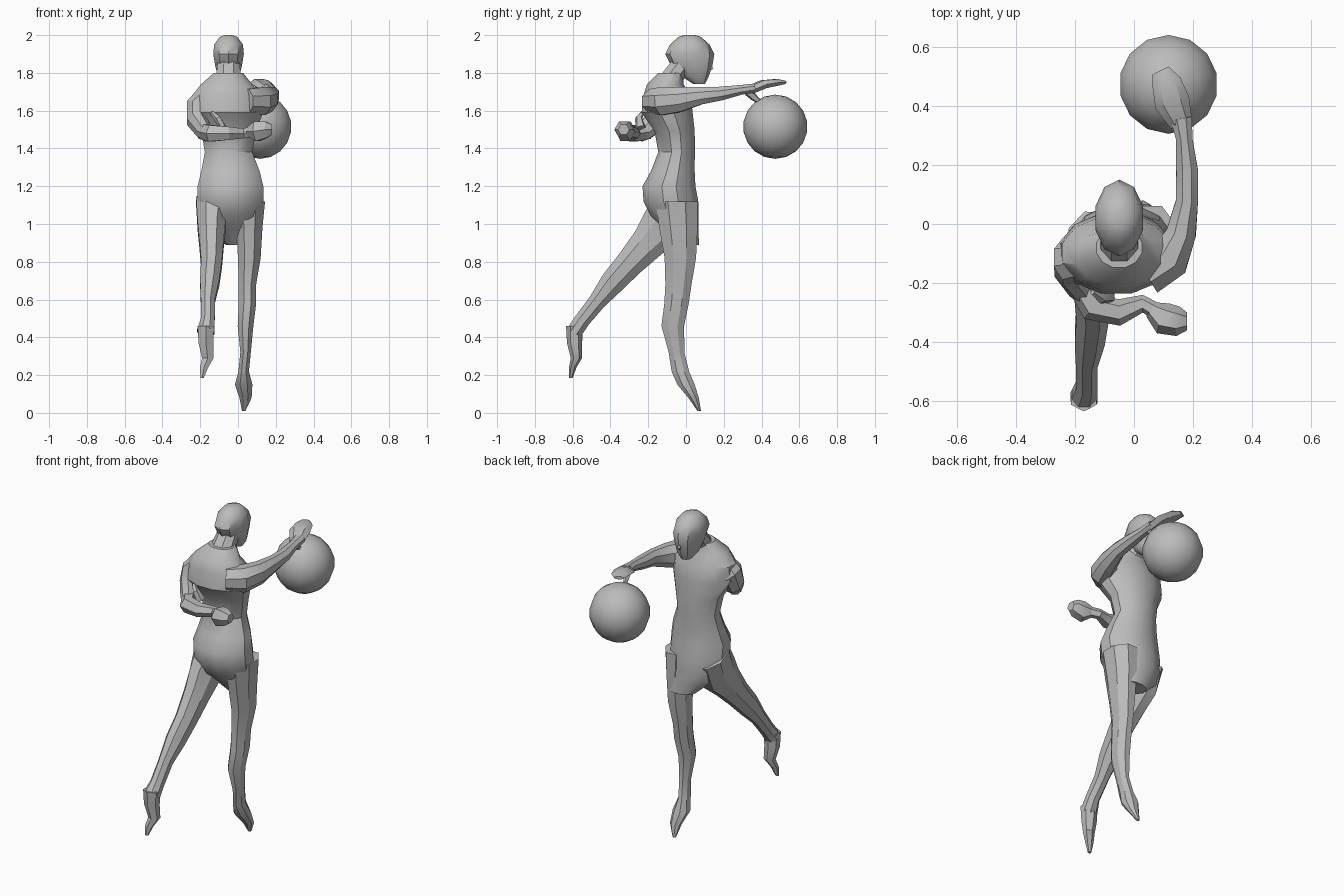
import bpy
import bmesh
import math
from mathutils import Vector

cube = bpy.data.objects.get("Cube")
if cube:
    bpy.data.objects.remove(cube, do_unlink=True)

UNIT = 0.01  # sections below are written in hundredths

grey = bpy.data.materials.new("plain grey")
grey.use_nodes = True
colour = (0.5, 0.5, 0.5, 1)
grey.diffuse_color = colour
grey.node_tree.nodes["Principled BSDF"].inputs["Base Color"].default_value = colour


def finish(name, bm, angle):
    """Turn a bmesh into a shaded object with the shared material."""
    bmesh.ops.recalc_face_normals(bm, faces=bm.faces)
    mesh = bpy.data.meshes.new(name)
    bm.to_mesh(mesh)
    bm.free()
    mesh.materials.append(grey)
    obj = bpy.data.objects.new(name, mesh)
    bpy.context.collection.objects.link(obj)
    bpy.ops.object.select_all(action="DESELECT")
    obj.select_set(True)
    bpy.context.view_layer.objects.active = obj
    bpy.ops.object.shade_smooth_by_angle(angle=math.radians(angle))
    return obj


def loft(name, sections, sides=8, across=(1, 0, 0), level=False, angle=32):
    """Skin elliptical sections (x, y, z, half width, half depth) along a path.

    Sections lie across the path, or stay horizontal when level is set.
    """
    bm = bmesh.new()
    centres = [Vector(s[:3]) * UNIT for s in sections]
    rings = []
    for i, section in enumerate(sections):
        before = centres[max(i - 1, 0)]
        after = centres[min(i + 1, len(centres) - 1)]
        along = Vector((0, 0, 1)) if level else (after - before).normalized()
        side = Vector(across)
        side = (side - along * side.dot(along)).normalized()
        other = along.cross(side)
        ring = []
        for k in range(sides):
            turn = math.tau * (k + 0.5) / sides
            offset = side * math.cos(turn) * section[3] + other * math.sin(turn) * section[4]
            ring.append(bm.verts.new(centres[i] + offset * UNIT))
        rings.append(ring)
    for low, high in zip(rings, rings[1:]):
        for k in range(sides):
            n = (k + 1) % sides
            bm.faces.new((low[k], low[n], high[n], high[k]))
    bm.faces.new(rings[0])
    bm.faces.new(rings[-1])
    return finish(name, bm, angle)


# Torso, from the hem of the shorts up to the base of the neck
loft("torso", [
    (2, 1, 89, 9, 6), (-2, -2, 97, 14, 9), (-4, -6, 104, 17, 13),
    (-4, -8, 112, 18, 15), (-4, -9, 120, 18, 14.5), (-4, -7, 128, 16, 12),
    (-5, -5, 138, 13, 10), (-5, -6, 149, 15, 11), (-6, -10, 159, 20, 14),
    (-6, -10, 168, 19, 13), (-6, -11, 174, 14, 10), (-5, -8, 180, 8, 7),
], sides=12, level=True)

# Neck and head, with the chin and brow leaning forward
loft("neck", [(-5, -13, 168, 9, 8), (-5, -7, 178, 7, 6), (-5, 0, 187, 6, 6)])
loft("head", [
    (-5, 7, 174, 3, 3), (-5, 5, 178, 6, 7), (-5, 3, 184, 7.5, 11),
    (-5, 2, 190, 8.5, 13), (-5, 2, 195, 8, 10.5), (-5, 2, 199, 5, 6),
    (-5, 2, 200, 2, 3),
], sides=10, level=True)
loft("nose", [(-5, 11, 185, 2, 2), (-5, 14, 182, 1, 1)], sides=4)

# Standing leg, ending in a pointed foot
loft("left_leg", [
    (6, -5, 112, 9, 12), (6, -4, 98, 7.5, 11), (6, -3, 82, 6.5, 9),
    (5, -4, 68, 5, 7.5), (5, -5, 58, 5, 7), (4, -7, 46, 4.5, 6.5),
    (4, -5, 32, 3, 4.5), (3, -3, 22, 3, 5), (3, 0, 15, 5, 5),
    (4, 4, 8, 3.5, 3), (3, 7, 1, 1, 1),
], level=True)

# Trailing leg, swung backwards
loft("right_leg", [
    (-13, -6, 112, 10, 12), (-14, -12, 99, 8, 13), (-14, -20, 90, 7, 10),
    (-14, -30, 79, 6, 8), (-15, -39, 69, 5.5, 7), (-16, -47, 59, 4, 5),
    (-16, -55, 49, 4, 4.5), (-17, -59, 43, 5, 4.5),
])
loft("right_foot", [
    (-17, -59, 46, 5, 4.5), (-17, -59, 37, 4.5, 4), (-16, -58, 29, 3.5, 3),
    (-18, -60, 24, 2.5, 2), (-19, -61, 18.5, 1, 1),
], sides=6, level=True)

# Raised arm reaching forward over the ball
loft("left_arm", [
    (4, -17, 165, 7, 8), (12, -12, 165, 8, 7.5), (16, -3, 166, 7, 5.5),
    (18, 8, 168, 5, 4), (18, 18, 169, 4, 4), (17, 29, 171, 2.8, 3),
    (16, 36, 172, 2.5, 4),
], across=(0, 0, 1))
loft("left_hand", [
    (16, 34, 171, 2.5, 4), (13, 41, 174, 2.5, 6), (11, 48, 175, 2, 5),
    (9, 52, 175, 1, 3),
], sides=6, across=(0, 0, 1))
loft("left_thumb", [(16, 33, 170, 2, 2.5), (15, 36, 167, 1.5, 2), (14, 40, 164, 1, 1)], sides=5)

# Arm folded behind the back
loft("right_upper_arm", [
    (-16, -11, 168, 6, 7), (-22, -12, 162, 6, 8), (-22, -15, 155, 5.5, 7),
    (-18, -22, 149, 4.5, 5), (-16, -25, 147, 3, 4),
])
loft("right_forearm", [
    (-19, -20, 149, 4.5, 4), (-14, -28, 148, 5, 5), (-5, -30, 148, 4, 4.5),
    (3, -27, 148, 3, 3), (8, -30, 149, 3, 3),
], sides=6, across=(0, 0, 1))
loft("right_hand", [
    (6, -29, 149, 3, 3), (10, -32, 149, 6, 5.5), (15, -33, 150, 5, 5),
    (18, -33, 150, 3, 3),
], sides=6, across=(0, 0, 1))
loft("right_thumb", [(-8, -24, 151, 2, 3), (-11, -25, 156, 2, 2), (-14, -23, 159, 1, 1)], sides=5)

# Ball under the leading hand
ball = bmesh.new()
bmesh.ops.create_uvsphere(ball, u_segments=14, v_segments=9, radius=0.17)
bmesh.ops.translate(ball, verts=ball.verts, vec=(0.117, 0.473, 1.515))
finish("ball", ball, 40)
